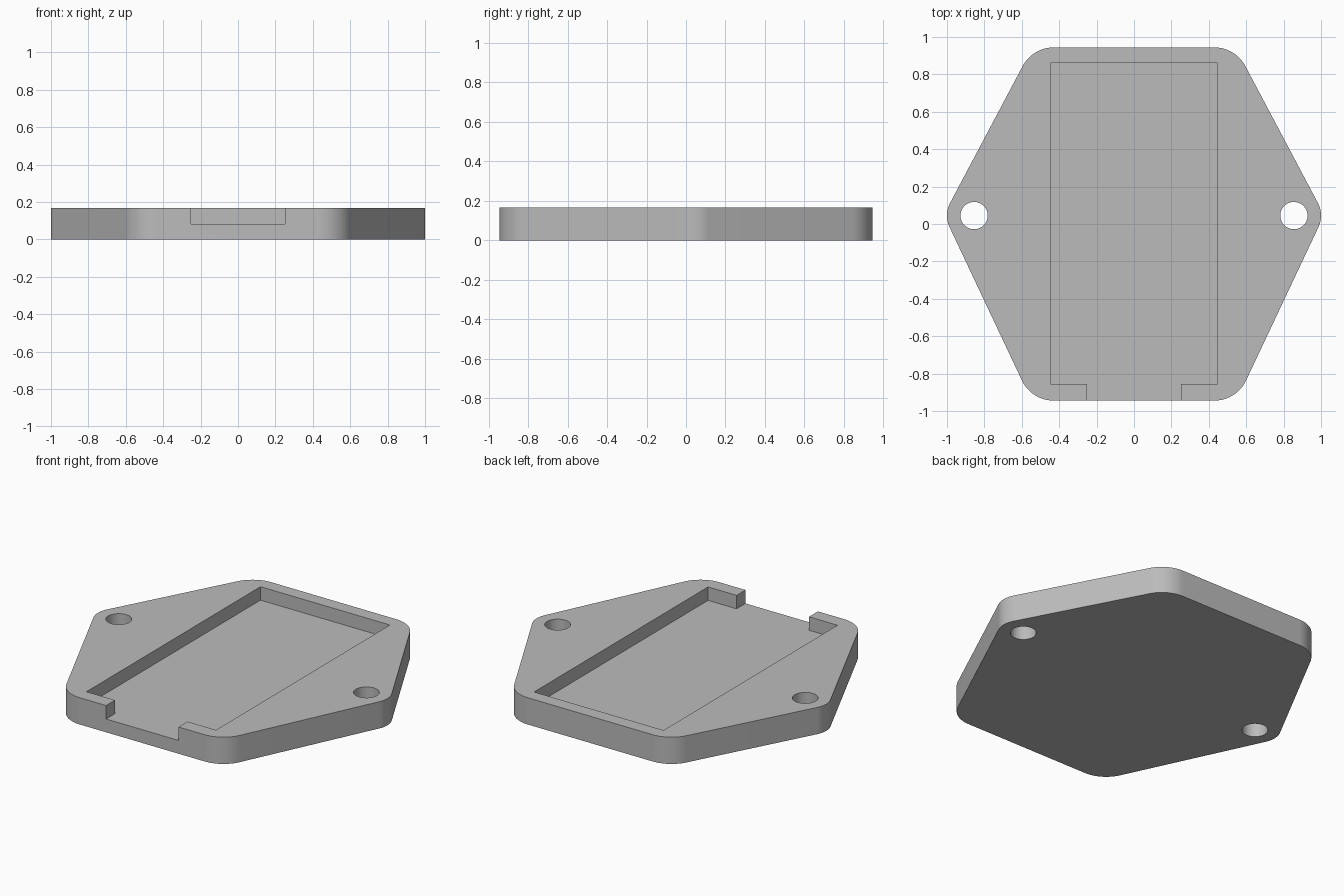
import bpy, bmesh, math
from mathutils import Vector

if "Cube" in bpy.data.objects:
    bpy.data.objects.remove(bpy.data.objects["Cube"], do_unlink=True)

HEIGHT, FLOOR = 0.167, 0.083
HOLE_X, HOLE_Y, HOLE_R = 0.855, 0.045, 0.073

grey = bpy.data.materials.new("plain grey")
grey.use_nodes = True
grey.diffuse_color = (0.5, 0.5, 0.5, 1)
grey.node_tree.nodes["Principled BSDF"].inputs["Base Color"].default_value = (0.5, 0.5, 0.5, 1)


def prism(name, points, z0, z1):
    """Extrude a counter-clockwise outline from z0 to z1."""
    bm = bmesh.new()
    face = bm.faces.new([bm.verts.new((x, y, z0)) for x, y in points])
    extruded = bmesh.ops.extrude_face_region(bm, geom=[face])["geom"]
    top = [v for v in extruded if isinstance(v, bmesh.types.BMVert)]
    bmesh.ops.translate(bm, verts=top, vec=(0, 0, z1 - z0))
    bmesh.ops.recalc_face_normals(bm, faces=bm.faces)
    mesh = bpy.data.meshes.new(name)
    bm.to_mesh(mesh)
    bm.free()
    mesh.materials.append(grey)
    obj = bpy.data.objects.new(name, mesh)
    bpy.context.collection.objects.link(obj)
    return obj


def arc(cx, cy, r, a0, a1, steps):
    return [(cx + r * math.cos(a0 + (a1 - a0) * i / steps),
             cy + r * math.sin(a0 + (a1 - a0) * i / steps)) for i in range(steps + 1)]


def tangent_angle(c1, c2):
    """Direction of the outer normal on the line touching both circles."""
    d = Vector((c2[0] - c1[0], c2[1] - c1[1]))
    return math.atan2(d.y, d.x) - math.acos((c1[2] - c2[2]) / d.length)


def rounded_outline(circles, steps=16):
    points = []
    for i, c in enumerate(circles):
        a0 = tangent_angle(circles[i - 1], c)
        a1 = tangent_angle(c, circles[(i + 1) % len(circles)])
        points += arc(*c, a0, a0 + (a1 - a0) % math.tau, steps)
    return points


def rectangle(x, y0, y1):
    return [(-x, y0), (x, y0), (x, y1), (-x, y1)]


# Six-sided plate with rounded corners
corner_x, corner_y, corner_r, ear_r = 0.43, 0.757, 0.187, 0.145
plate = prism("plate", rounded_outline([
    (HOLE_X, HOLE_Y, ear_r), (corner_x, corner_y, corner_r),
    (-corner_x, corner_y, corner_r), (-HOLE_X, HOLE_Y, ear_r),
    (-corner_x, -corner_y, corner_r), (corner_x, -corner_y, corner_r)]), 0, HEIGHT)

# Pocket with its front opening, and two screw holes
pocket = [(-0.447, -0.856), (-0.25, -0.856), (-0.25, -1.1), (0.25, -1.1),
          (0.25, -0.856), (0.447, -0.856), (0.447, 0.86), (-0.447, 0.86)]
cutters = [prism("pocket_cutter", pocket, FLOOR, 0.4)]
for side, sign in (("left", 1), ("right", -1)):
    circle = arc(sign * HOLE_X, HOLE_Y, HOLE_R, 0, math.tau, 48)[:-1]
    cutters.append(prism(side + "_hole_cutter", circle, -0.2, 0.4))

bpy.ops.object.select_all(action="DESELECT")
bpy.context.view_layer.objects.active = plate
plate.select_set(True)
for cutter in cutters:
    cutter.hide_render = True
    cut = plate.modifiers.new(cutter.name, "BOOLEAN")
    cut.operation, cut.solver, cut.object = "DIFFERENCE", "EXACT", cutter
    bpy.ops.object.modifier_apply(modifier=cut.name)
    bpy.data.objects.remove(cutter, do_unlink=True)

# Smooth rounded walls, crisp rims
bpy.ops.object.shade_smooth_by_angle(angle=math.radians(30))
